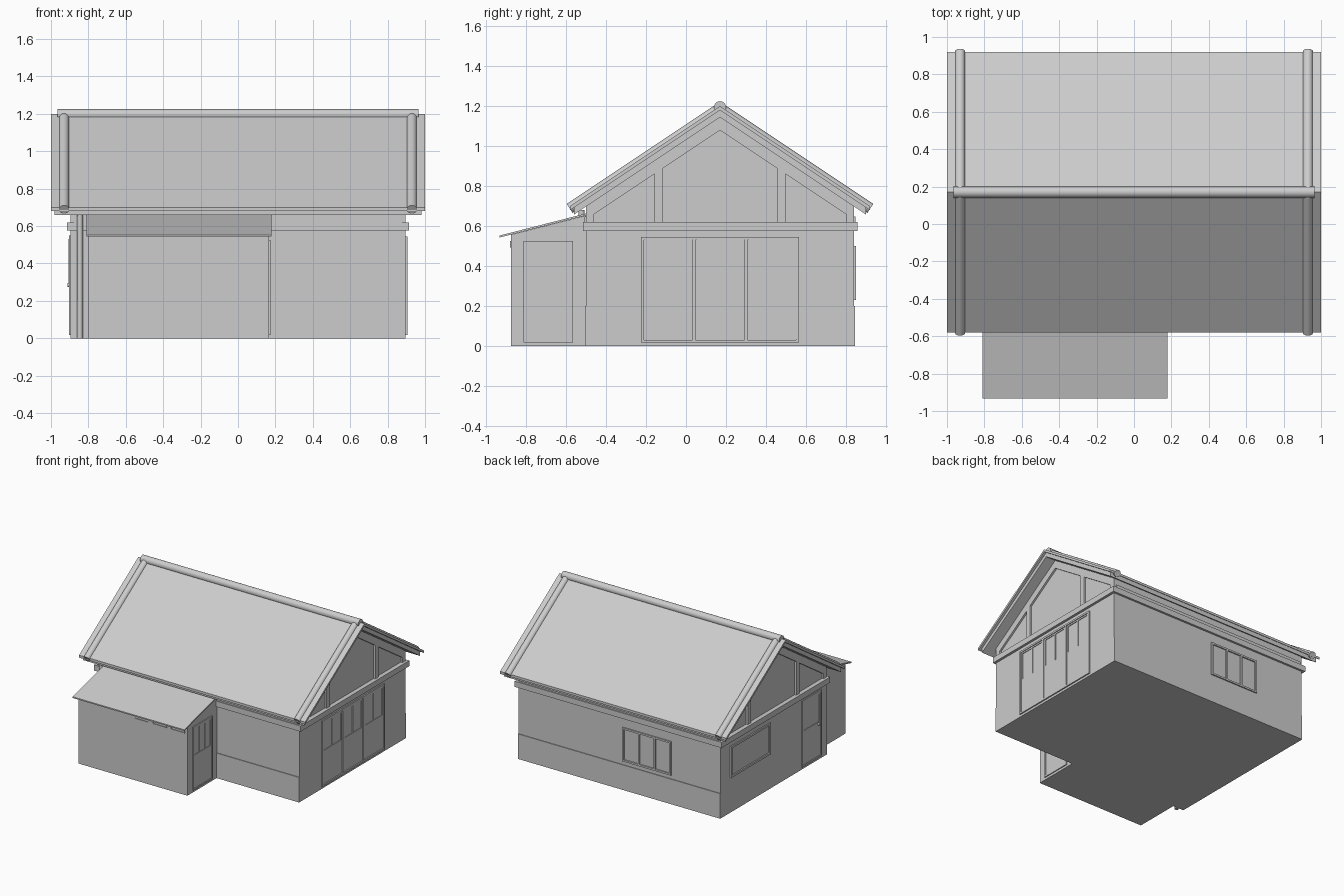
import bpy, bmesh, math
from mathutils import Matrix, Vector

cube = bpy.data.objects.get("Cube")
if cube:
    bpy.data.objects.remove(cube, do_unlink=True)

grey = bpy.data.materials.new("light_grey")
grey.use_nodes = True
tone = (0.604, 0.604, 0.604, 1)
grey.diffuse_color = tone
grey.node_tree.nodes["Principled BSDF"].inputs["Base Color"].default_value = tone

MID = 0.17      # ridge position in y
PITCH = 2 / 3   # roof rise over run
WALL = 0.895    # gable end position in x


def finish(name, bm, smooth=False):
    bmesh.ops.recalc_face_normals(bm, faces=bm.faces)
    mesh = bpy.data.meshes.new(name)
    bm.to_mesh(mesh)
    bm.free()
    mesh.materials.append(grey)
    obj = bpy.data.objects.new(name, mesh)
    bpy.context.collection.objects.link(obj)
    if smooth:
        bpy.ops.object.select_all(action='DESELECT')
        obj.select_set(True)
        bpy.context.view_layer.objects.active = obj
        bpy.ops.object.shade_smooth_by_angle(angle=math.radians(40))
    return obj


def add_box(bm, x, y, z):
    size = Matrix.Diagonal((x[1] - x[0], y[1] - y[0], z[1] - z[0], 1))
    centre = Matrix.Translation((sum(x) / 2, sum(y) / 2, sum(z) / 2))
    bmesh.ops.create_cube(bm, size=1, matrix=centre @ size)


def box(name, x, y, z):
    bm = bmesh.new()
    add_box(bm, x, y, z)
    return finish(name, bm)


def prism(name, profile, x0, x1):
    """Extrude a (y, z) outline along x."""
    bm = bmesh.new()
    face = bm.faces.new([bm.verts.new((x0, y, z)) for y, z in profile])
    out = bmesh.ops.extrude_face_region(bm, geom=[face])
    moved = [v for v in out["geom"] if isinstance(v, bmesh.types.BMVert)]
    bmesh.ops.translate(bm, verts=moved, vec=(x1 - x0, 0, 0))
    return finish(name, bm)


def rod(name, start, end, radius):
    a, b = Vector(start), Vector(end)
    turn = (b - a).to_track_quat('Z', 'Y').to_matrix().to_4x4()
    bm = bmesh.new()
    bmesh.ops.create_cone(bm, cap_ends=True, segments=20, radius1=radius, radius2=radius,
                          depth=(b - a).length, matrix=Matrix.Translation((a + b) / 2) @ turn)
    return finish(name, bm, True)


def frame(u, z, width, depth, columns=1):
    """Bars of a frame with evenly spaced uprights."""
    bars = [(u, (z[0], z[0] + width), depth), (u, (z[1] - width, z[1]), depth)]
    step = (u[1] - u[0] - width) / columns
    for i in range(columns + 1):
        s = u[0] + i * step
        bars.append(((s, s + width), z, depth))
    return bars


def on_wall(name, axis, place, sign, bars):
    """Mount bars on a wall that faces along axis."""
    bm = bmesh.new()
    for u, z, depth in bars:
        d = sorted((place - sign * 0.004, place + sign * depth))
        add_box(bm, *((d, u, z) if axis == 'x' else (u, d, z)))
    return finish(name, bm)


def slope(y, apex):
    return apex - abs(y - MID) * PITCH


def chevron(top, bottom, reach):
    a, b = MID - reach, MID + reach
    return [(a, slope(a, top)), (MID, top), (b, slope(b, top)),
            (b, slope(b, bottom)), (MID, bottom), (a, slope(a, bottom))]


# Main house
box("main_walls", (-WALL, WALL), (-0.5, 0.84), (0, 0.62))
box("wall_plinth", (-WALL, WALL), (-0.506, 0.846), (0, 0.2))
box("tie_band", (-0.915, 0.915), (-0.515, 0.857), (0.575, 0.62))
box("top_plate", (-0.878, 0.878), (-0.508, 0.848), (0.62, 0.648))
prism("gable_core", [(-0.5, 0.6), (0.84, 0.6), (0.84, slope(0.84, 1.15)),
                     (MID, 1.15), (-0.5, slope(-0.5, 1.15))], -0.88, 0.88)

# Gable timbers at both ends
for side, s in (("right", 1), ("left", -1)):
    ends = (s * 0.875, s * WALL)
    prism(side + "_gable_rafters", chevron(1.15, 1.08, 0.67), *ends)
    for m in (-1, 1):
        part = "front" if m < 0 else "back"
        for label, near, far in (("post", 0.287, 0.328), ("corner_block", 0.63, 0.67)):
            p, q = MID + m * near, MID + m * far
            prism(f"{side}_{part}_gable_{label}",
                  [(p, 0.61), (q, 0.61), (q, slope(q, 1.1)), (p, slope(p, 1.1))], *ends)

# Roof
prism("roof_sheet", chevron(1.2, 1.18, 0.75), -1, 1)
prism("roof_underlayer", chevron(1.18, 1.145, 0.73), -0.98, 0.98)
rod("ridge_cap", (-0.965, MID, 1.195), (0.965, MID, 1.195), 0.03)
for side, x in (("right", 0.93), ("left", -0.93)):
    for part, m in (("front", -1), ("back", 1)):
        y = MID + m * 0.752
        rod(f"{side}_{part}_verge_roll", (x, y, slope(y, 1.19)), (x, MID, 1.19), 0.027)

# Lean-to
prism("lean_to_walls", [(-0.875, 0), (-0.5, 0), (-0.5, 0.653), (-0.875, 0.557)], -0.8, 0.165)
prism("lean_to_roof", [(-0.933, 0.543), (-0.495, 0.655), (-0.495, 0.665), (-0.933, 0.553)],
      -0.81, 0.178)

# Triple doors
on_wall("triple_door_frame", 'x', WALL, 1, frame((-0.225, 0.565), (0.018, 0.545), 0.014, 0.01, 3))
for i in range(3):
    u = -0.208 + i * 0.26
    leaf = (u, u + 0.238)
    bars = frame(leaf, (0.29, 0.53), 0.012, 0.005, 2)
    bars.append((leaf, (0.035, 0.295), 0.005))
    on_wall(f"door_leaf_{i + 1}", 'x', WALL, 1, bars)

# Lean-to door and slot windows
bars = frame((-0.812, -0.565), (0.018, 0.525), 0.012, 0.008)
bars += frame((-0.80, -0.577), (0.285, 0.513), 0.01, 0.004, 3)
bars.append(((-0.80, -0.577), (0.03, 0.285), 0.004))
on_wall("lean_to_door", 'x', 0.165, 1, bars)
for i in range(3):
    u = -0.302 + i * 0.16
    on_wall(f"slot_window_{i + 1}", 'y', -0.875, -1, frame((u, u + 0.125), (0.493, 0.527), 0.005, 0.005))

# Back window and left end openings
on_wall("back_window", 'y', 0.84, 1, frame((-0.46, -0.03), (0.23, 0.5), 0.014, 0.01, 3))
on_wall("left_window", 'x', -WALL, -1, frame((0.22, 0.72), (0.28, 0.53), 0.016, 0.01))
bars = frame((-0.43, -0.18), (0.018, 0.55), 0.014, 0.008)
bars += frame((-0.416, -0.194), (0.29, 0.536), 0.014, 0.004)
bars.append(((-0.416, -0.194), (0.03, 0.29), 0.004))
on_wall("left_door", 'x', -WALL, -1, bars)
rod("left_door_handle", (-0.89, -0.39, 0.285), (-0.911, -0.39, 0.285), 0.01)

# Rain pipe
rod("downpipe", (-0.845, -0.522, 0), (-0.845, -0.522, 0.68), 0.015)
